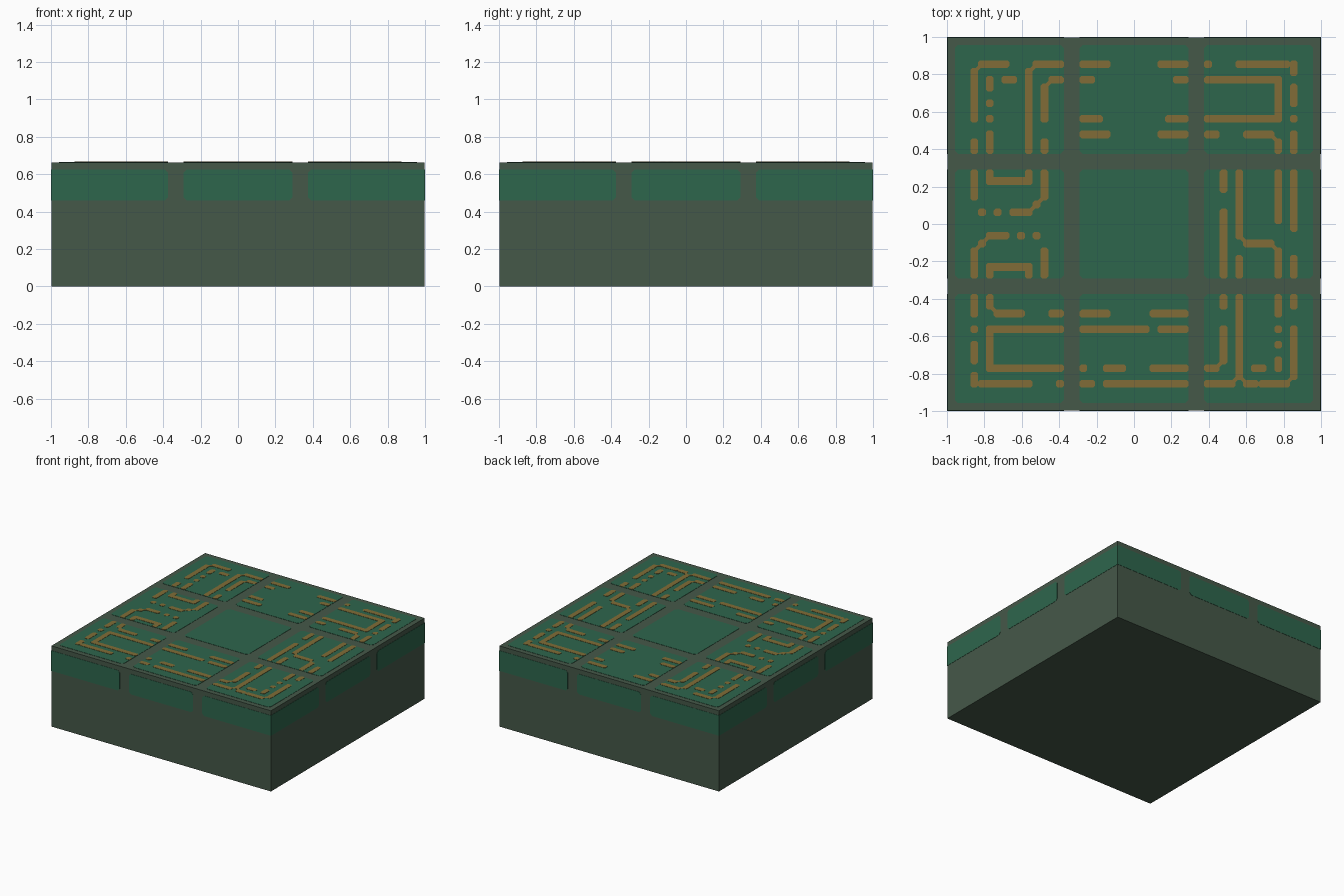
import bpy, bmesh, math
from mathutils import Matrix, Vector

if "Cube" in bpy.data.objects:
    bpy.data.objects.remove(bpy.data.objects["Cube"])

PX = 2 / 48            # layout unit: the top is a 48 x 48 grid
H = 2 / 3              # total height
T = 0.002              # plate thickness


def material(name, rgb):
    m = bpy.data.materials.new(name)
    m.diffuse_color = (*rgb, 1)
    m.use_nodes = True
    m.node_tree.nodes["Principled BSDF"].inputs["Base Color"].default_value = m.diffuse_color
    return m


STONE = material("dark_grey_green", (0.060, 0.098, 0.066))
GREEN = material("board_green", (0.027, 0.133, 0.073))
GOLD = material("dull_gold", (0.220, 0.152, 0.038))


def finish(bm, name, mat):
    bmesh.ops.recalc_face_normals(bm, faces=bm.faces)
    me = bpy.data.meshes.new(name)
    bm.to_mesh(me)
    bm.free()
    me.materials.append(mat)
    ob = bpy.data.objects.new(name, me)
    bpy.context.collection.objects.link(ob)
    return ob


def prism(bm, pts, z0, z1, mat=Matrix()):
    """Extrude a flat outline from z0 to z1."""
    lo = [bm.verts.new(mat @ Vector((x, y, z0))) for x, y in pts]
    hi = [bm.verts.new(mat @ Vector((x, y, z1))) for x, y in pts]
    bm.faces.new(lo[::-1])
    bm.faces.new(hi)
    n = len(pts)
    for i in range(n):
        j = (i + 1) % n
        bm.faces.new((lo[i], lo[j], hi[j], hi[i]))


def rect(x0, y0, x1, y1, left, right):
    """Rectangle with cut corners on its left and right ends."""
    pts = []
    for x, y, sx, sy, c in ((x0, y0, 1, 1, left), (x1, y0, -1, 1, right),
                            (x1, y1, -1, -1, right), (x0, y1, 1, -1, left)):
        if not c:
            pts.append((x, y))
        else:
            a, b = (x, y + sy * c), (x + sx * c, y)
            pts += [a, b] if sx == sy else [b, a]
    return pts


# solid block
bm = bmesh.new()
prism(bm, rect(-1 + T, -1 + T, 1 - T, 1 - T, 0, 0), 0, H - 2 * T)
finish(bm, "block", STONE)

# nine green panels on the top
spans = [(1, 15), (17, 31), (33, 47)]
bm = bmesh.new()
for a, b in spans:
    for c, d in spans:
        pts = rect(a * PX - 1, c * PX - 1, b * PX - 1, d * PX - 1, 0.018, 0.018)
        prism(bm, pts, H - 2 * T, H - T)
finish(bm, "top_panels", GREEN)

# three green panels on each side, the outer ones wrapping the corners
bm = bmesh.new()
for k in range(4):
    m = Matrix.Rotation(k * math.pi / 2, 4, 'Z') @ Matrix.Rotation(math.pi / 2, 4, 'X')
    for x0, x1, l, r in ((-1, -0.375, 0, 0.018), (-0.2917, 0.2917, 0.018, 0.018),
                         (0.375, 1, 0.018, 0)):
        prism(bm, rect(x0, H - 5 * PX, x1, H - PX, l, r), 1 - T, 1, m)
finish(bm, "side_panels", GREEN)

# gold traces: line -> runs (first, last cell); rows counted from the back
corner_a = ({3: [(4, 7), (11, 14)], 5: [(7, 8), (13, 14)]},
            {3: [(4, 10), (13, 14)], 5: [(5, 6), (8, 8), (10, 10), (12, 14)],
             10: [(4, 14)], 12: [(6, 10), (13, 14)]})
corner_b = ({3: [(33, 33), (37, 43)], 5: [(33, 42)], 10: [(33, 42)],
             12: [(33, 34), (38, 41)]},
            {42: [(5, 10), (13, 14)], 44: [(3, 4), (6, 8), (10, 10), (12, 14)]})
back = ({3: [(17, 20), (27, 30)], 5: [(17, 18), (29, 30)],
         10: [(17, 19), (28, 30)], 12: [(17, 20), (27, 30)]}, {})
front = ({35: [(17, 20), (26, 30)], 37: [(17, 25), (27, 30)],
          42: [(17, 17), (20, 22), (26, 30)], 44: [(17, 18), (20, 30), (38, 39)]}, {})
left = ({18: [(5, 10)], 22: [(4, 4), (6, 6), (8, 10)], 21: [(11, 11)],
         25: [(5, 7), (9, 9), (11, 11)], 26: [(4, 4)], 29: [(5, 10)]},
        {3: [(17, 20), (27, 30)], 5: [(17, 18), (29, 30)],
         10: [(17, 18), (29, 30)], 12: [(17, 20), (27, 30)]})
right = ({26: [(38, 41)]},
         {35: [(17, 19), (22, 30)], 37: [(17, 25), (28, 30)],
          42: [(17, 23), (27, 30)], 44: [(17, 24), (28, 30)]})

bm = bmesh.new()
cells = set()


def bar(c0, r0, c1, r1, turned):
    if turned:
        c0, r0, c1, r1 = 47 - c1, 47 - r1, 47 - c0, 47 - r0
    cells.update((c, r) for c in range(c0, c1 + 1) for r in range(r0, r1 + 1))
    pts = rect(c0 * PX - 1, 1 - (r1 + 1) * PX, (c1 + 1) * PX - 1, 1 - r0 * PX,
               0.25 * PX, 0.25 * PX)
    prism(bm, pts, H - 2 * T, H)


def traces(group, turned=False):
    rows, cols = group
    for r, runs in rows.items():
        for a, b in runs:
            bar(a, r, b, r, turned)
    for c, runs in cols.items():
        for a, b in runs:
            bar(c, a, c, b, turned)


for g in (corner_a, corner_b):
    traces(g)
    traces(g, True)
for g in (back, front, left, right):
    traces(g)

# small diamonds join traces that meet corner to corner
for c, r in sorted(cells):
    for s in (1, -1):
        if (c + s, r + 1) in cells and (c + s, r) not in cells and (c, r + 1) not in cells:
            x, y = (c + (s > 0)) * PX - 1, 1 - (r + 1) * PX
            q = 0.35 * PX
            prism(bm, [(x - q, y), (x, y - q), (x + q, y), (x, y + q)], H - 2 * T, H)
finish(bm, "gold_traces", GOLD)
